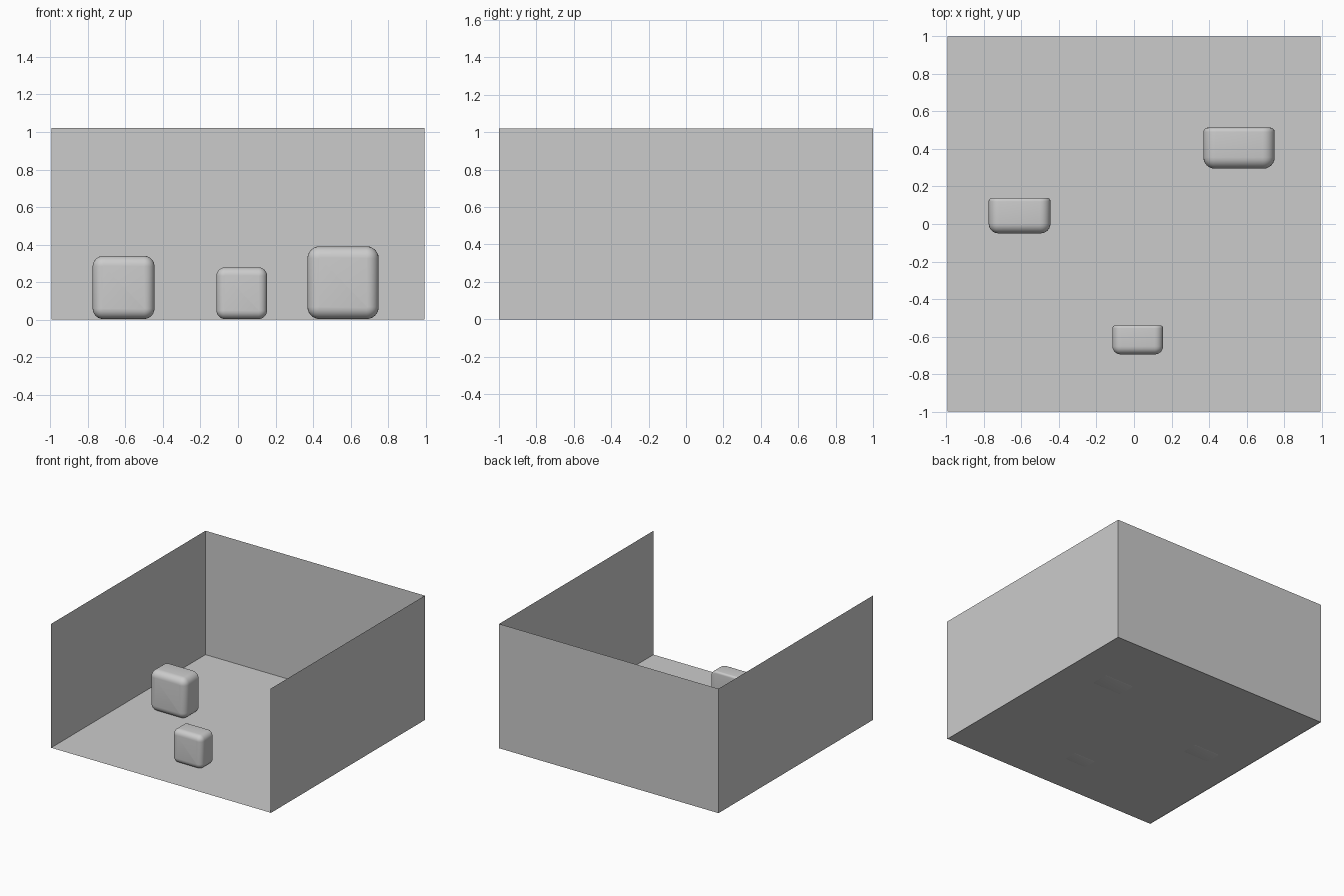
import bpy, bmesh
from math import sin, cos, pi

if "Cube" in bpy.data.objects:
    bpy.data.objects.remove(bpy.data.objects["Cube"])


def make_object(name, bm):
    bmesh.ops.recalc_face_normals(bm, faces=bm.faces)
    mesh = bpy.data.meshes.new(name)
    bm.to_mesh(mesh)
    bm.free()
    obj = bpy.data.objects.new(name, mesh)
    bpy.context.collection.objects.link(obj)
    return obj


def panel(name, corners):
    bm = bmesh.new()
    bm.faces.new([bm.verts.new(c) for c in corners])
    make_object(name, bm)


def rounded_square(hw, hh, r, n=6):
    """Outline of a rounded rectangle around the origin."""
    pts = []
    for k, (sx, sz) in enumerate([(1, 1), (-1, 1), (-1, -1), (1, -1)]):
        for i in range(n + 1):
            a = (k + i / n) * pi / 2
            pts.append((sx * (hw - r) + r * cos(a), sz * (hh - r) + r * sin(a)))
    return pts


def soft_block(name, x, y_front, w):
    """Block with a generous front rounding and a tighter back edge."""
    h, d = 1.02 * w, 0.575 * w
    corner, front, back, n = 0.17 * w, 0.16 * w, 0.06 * w, 6
    # depth position and inset of every cross-section
    sections = []
    for i in range(n + 1):
        a = i / n * pi / 2
        sections.append((front * (1 - sin(a)), front * (1 - cos(a))))
    sections = [(front - front * cos(i / n * pi / 2),
                 front - front * sin(i / n * pi / 2)) for i in range(n + 1)]
    sections += [(d - back + back * sin(i / n * pi / 2),
                  back - back * cos(i / n * pi / 2)) for i in range(n + 1)]
    bm = bmesh.new()
    rings = []
    for y, inset in sections:
        outline = rounded_square(w / 2 - inset, h / 2 - inset, corner - inset)
        rings.append([bm.verts.new((x + px, y_front + y, 0.003 + h / 2 + pz))
                      for px, pz in outline])
    for a, b in zip(rings, rings[1:]):
        for i in range(len(a)):
            j = (i + 1) % len(a)
            bm.faces.new((a[i], a[j], b[j], b[i]))
    bm.faces.new(rings[0])
    bm.faces.new(rings[-1])
    obj = make_object(name, bm)
    bpy.ops.object.select_all(action='DESELECT')
    obj.select_set(True)
    bpy.context.view_layer.objects.active = obj
    bpy.ops.object.shade_smooth_by_angle(angle=pi / 6)


# Open room: floor and three thin walls
X, Y, H, Z = 0.995, 1.0, 1.02, 0.004
panel("floor", [(-X, -Y, Z), (X, -Y, Z), (X, Y, Z), (-X, Y, Z)])
panel("back_wall", [(-X, Y, 0), (X, Y, 0), (X, Y, H), (-X, Y, H)])
for side, name in ((-1, "left_wall"), (1, "right_wall")):
    x = side * X
    panel(name, [(x, -Y, 0), (x, Y, 0), (x, Y, H), (x, -Y, H)])

# Soft blocks standing on the floor
soft_block("medium_block", -0.61, -0.05, 0.33)
soft_block("small_block", 0.02, -0.695, 0.27)
soft_block("large_block", 0.56, 0.295, 0.38)
